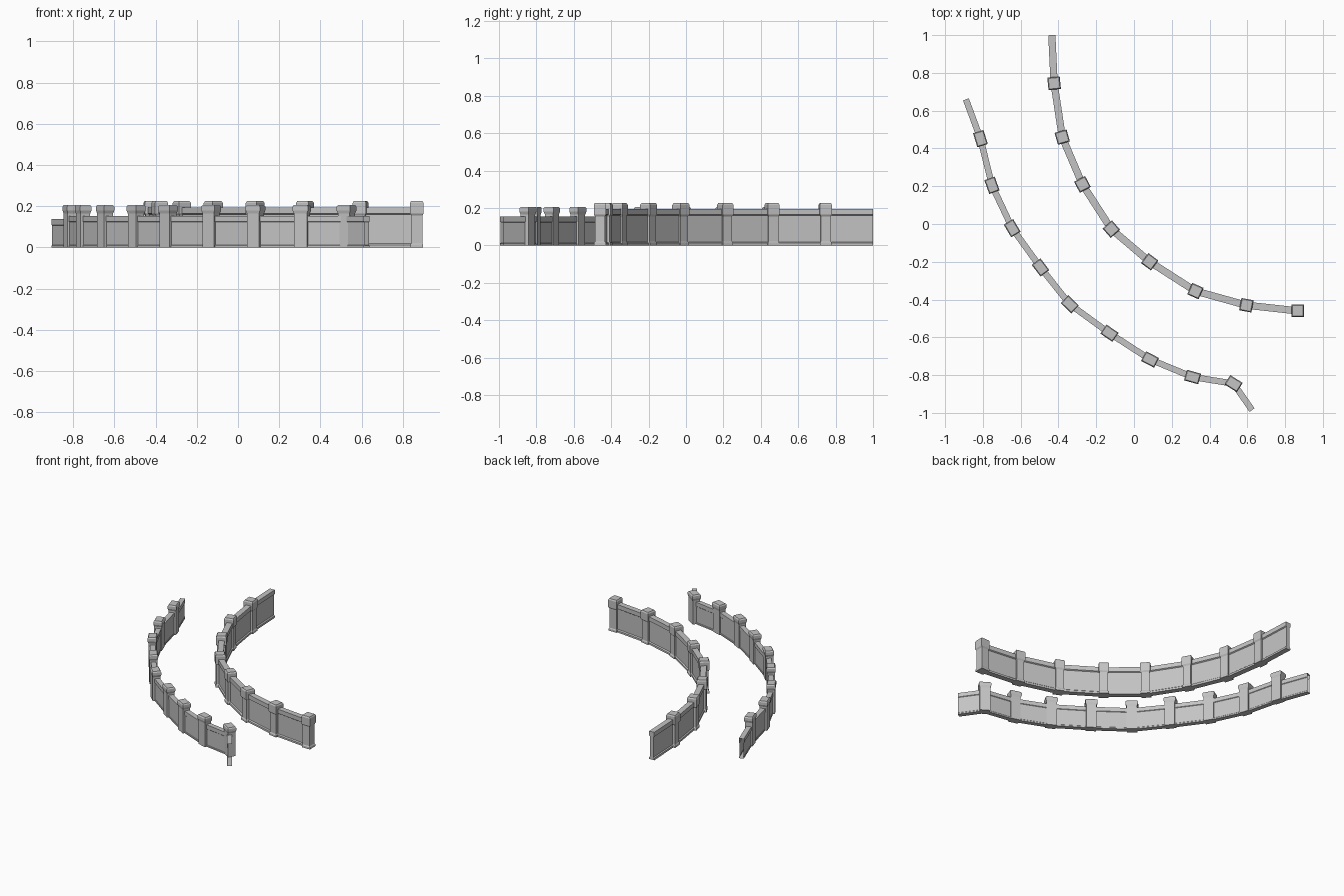
import bpy, bmesh, math
from mathutils import Vector

if "Cube" in bpy.data.objects:
    bpy.data.objects.remove(bpy.data.objects["Cube"])

stone = bpy.data.materials.new("grey stone")
stone.diffuse_color = (0.55, 0.55, 0.55, 1)
stone.use_nodes = True
stone.node_tree.nodes["Principled BSDF"].inputs["Base Color"].default_value = stone.diffuse_color


def finish(bm, name):
    bmesh.ops.recalc_face_normals(bm, faces=bm.faces)
    me = bpy.data.meshes.new(name)
    bm.to_mesh(me)
    bm.free()
    me.materials.append(stone)
    ob = bpy.data.objects.new(name, me)
    bpy.context.collection.objects.link(ob)


def add_segment(bm, a, b, half_profile, capped):
    """Extrude a mirrored (half width, height) profile from a to b."""
    a, b = Vector(a), Vector(b)
    d = (b - a).normalized()
    n = Vector((-d.y, d.x))
    prof = half_profile + [(-w, z) for w, z in reversed(half_profile)]
    rings = []
    for p in (a, b):
        rings.append([bm.verts.new((p.x + n.x * w, p.y + n.y * w, z)) for w, z in prof])
    k = len(prof)
    for i in range(k):
        j = (i + 1) % k
        bm.faces.new((rings[0][i], rings[0][j], rings[1][j], rings[1][i]))
    if capped:
        bm.faces.new(rings[0])
        bm.faces.new(rings[1])


def add_pillar(bm, p, ang, sections):
    """Stack rectangular sections (half length, half depth, height)."""
    c, s = math.cos(ang), math.sin(ang)
    rings = []
    for hx, hy, z in sections:
        ring = []
        for sx, sy in ((-1, -1), (1, -1), (1, 1), (-1, 1)):
            x, y = sx * hx, sy * hy
            ring.append(bm.verts.new((p[0] + x * c - y * s, p[1] + x * s + y * c, z)))
        rings.append(ring)
    for r, q in zip(rings, rings[1:]):
        for i in range(4):
            j = (i + 1) % 4
            bm.faces.new((r[i], r[j], q[j], q[i]))
    bm.faces.new(rings[0])
    bm.faces.new(rings[-1])


def heading(pts, i):
    """Average direction of the path at point i."""
    p = Vector(pts[i])
    a = (p - Vector(pts[i - 1])).normalized()
    b = (Vector(pts[i + 1]) - p).normalized()
    d = a + b
    return math.atan2(d.y, d.x)


# Tall wall: panel with plinth and coping rail
tall = [(-0.435, 1.0), (-0.423, 0.745), (-0.38, 0.46), (-0.273, 0.21), (-0.12, -0.027),
        (0.083, -0.2), (0.325, -0.355), (0.595, -0.43), (0.868, -0.46)]
tall_profile = [(0.019, 0), (0.019, 0.013), (0.012, 0.019), (0.012, 0.16),
                (0.019, 0.165), (0.019, 0.195)]
bm = bmesh.new()
for a, b in zip(tall, tall[1:]):
    add_segment(bm, a, b, tall_profile, True)
finish(bm, "tall_wall_panels")

tall_pillar = [(0.031, 0.031, 0), (0.031, 0.031, 0.014), (0.027, 0.027, 0.02),
               (0.027, 0.027, 0.155), (0.033, 0.033, 0.165), (0.033, 0.033, 0.216),
               (0.028, 0.028, 0.225)]
bm = bmesh.new()
for i in range(1, len(tall)):
    ang = heading(tall, i) if i < len(tall) - 1 else 0
    add_pillar(bm, tall[i], ang, tall_pillar)
finish(bm, "tall_wall_pillars")

# Low wall: thinner panels, open at both free ends
low = [(-0.89, 0.66), (-0.813, 0.452), (-0.752, 0.205), (-0.645, -0.022), (-0.495, -0.23),
       (-0.34, -0.425), (-0.13, -0.578), (0.085, -0.717), (0.31, -0.81),
       (0.527, -0.845), (0.625, -0.985)]
bm = bmesh.new()
for i, (a, b) in enumerate(zip(low, low[1:])):
    top = 0.138 if i == 0 else 0.154
    prof = [(0.016, 0), (0.016, 0.009), (0.0135, 0.012), (0.0135, top - 0.031),
            (0.0165, top - 0.028), (0.0165, top)]
    add_segment(bm, a, b, prof, False)
finish(bm, "low_wall_panels")

low_pillar = [(0.033, 0.025, 0), (0.033, 0.025, 0.165), (0.039, 0.029, 0.18),
              (0.039, 0.029, 0.198), (0.034, 0.024, 0.206)]
bm = bmesh.new()
for i in range(1, len(low) - 1):
    add_pillar(bm, low[i], heading(low, i), low_pillar)
finish(bm, "low_wall_pillars")
